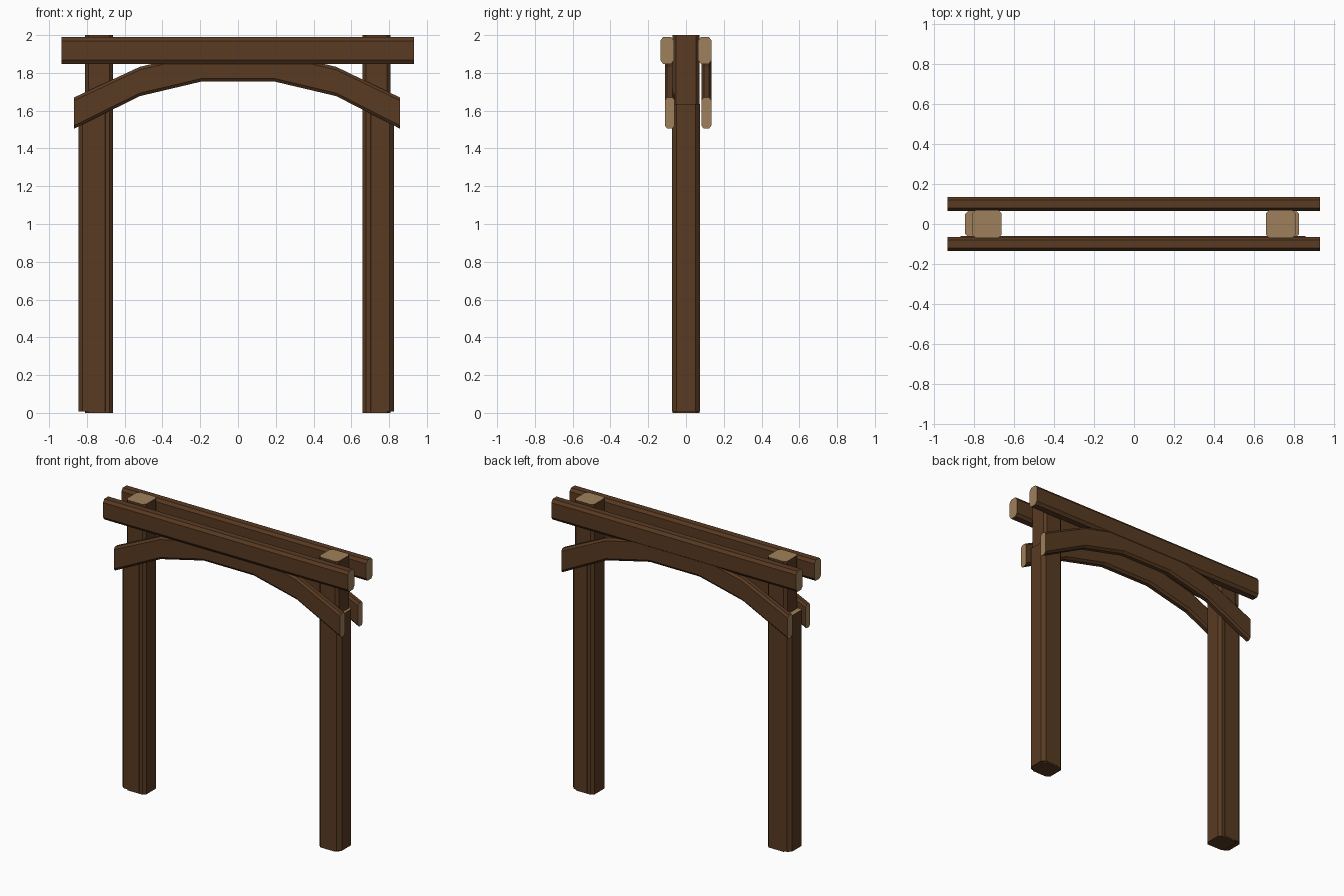
import bpy, bmesh

if "Cube" in bpy.data.objects:
    bpy.data.objects.remove(bpy.data.objects["Cube"])


def material(name, rgb):
    m = bpy.data.materials.new(name)
    m.diffuse_color = (*rgb, 1)
    m.use_nodes = True
    m.node_tree.nodes["Principled BSDF"].inputs["Base Color"].default_value = m.diffuse_color
    return m


BARK = material("dark_brown_wood", (0.098, 0.043, 0.016))
CUT = material("pale_cut_wood", (0.35, 0.216, 0.105))


def octagon(a0, a1, b0, b1, ca, cb):
    """Rectangle with chamfered corners."""
    return [(a0 + ca, b0), (a1 - ca, b0), (a1, b0 + cb), (a1, b1 - cb),
            (a1 - ca, b1), (a0 + ca, b1), (a0, b1 - cb), (a0, b0 + cb)]


def loft(name, rings, pale_start, pale_end):
    """Skin a timber through its cross-sections; the end cuts may be pale."""
    bm = bmesh.new()
    rows = [[bm.verts.new(p) for p in ring] for ring in rings]
    for r, s in zip(rows, rows[1:]):
        for i in range(8):
            j = (i + 1) % 8
            bm.faces.new((r[i], r[j], s[j], s[i]))
    bm.faces.new(rows[0][::-1]).material_index = int(pale_start)
    bm.faces.new(rows[-1]).material_index = int(pale_end)
    bmesh.ops.recalc_face_normals(bm, faces=bm.faces[:])
    me = bpy.data.meshes.new(name)
    bm.to_mesh(me)
    bm.free()
    me.materials.append(BARK)
    me.materials.append(CUT)
    ob = bpy.data.objects.new(name, me)
    bpy.context.collection.objects.link(ob)
    return ob


def post(name, x0, x1, hy, z0, z1, c):
    prof = octagon(x0, x1, -hy, hy, c, c)
    loft(name, [[(x, y, z) for x, y in prof] for z in (z0, z1)], False, True)


def rail(name, y0, y1, stations, cy, cz):
    """Timber running along x, with (x, bottom, top) stations."""
    loft(name, [[(x, y, z) for y, z in octagon(y0, y1, b, t, cy, cz)]
                for x, b, t in stations], True, True)


# Tall posts and the shorter posts set against their outer sides
post("left_post", -0.81, -0.662, 0.071, 0, 2.0, 0.018)
post("right_post", 0.66, 0.808, 0.071, 0, 2.0, 0.018)
post("left_outer_post", -0.845, -0.68, 0.073, 0.008, 1.635, 0.023)
post("right_outer_post", 0.68, 0.826, 0.073, 0.008, 1.635, 0.023)

# Paired top beams
beam = [(-0.934, 1.848, 1.99), (0.932, 1.848, 1.99)]
rail("front_beam", -0.136, -0.064, beam, 0.015, 0.02)
rail("back_beam", 0.064, 0.136, beam, 0.015, 0.02)

# Paired curved braces; their crowns are buried in the beams
arch = [(-0.868, 1.505, 1.67), (-0.52, 1.677, 1.832), (-0.19, 1.755, 1.91),
        (0.19, 1.755, 1.91), (0.52, 1.677, 1.832), (0.857, 1.505, 1.67)]
rail("front_arch", -0.112, -0.06, arch, 0.012, 0.016)
rail("back_arch", 0.082, 0.134, arch, 0.012, 0.016)
